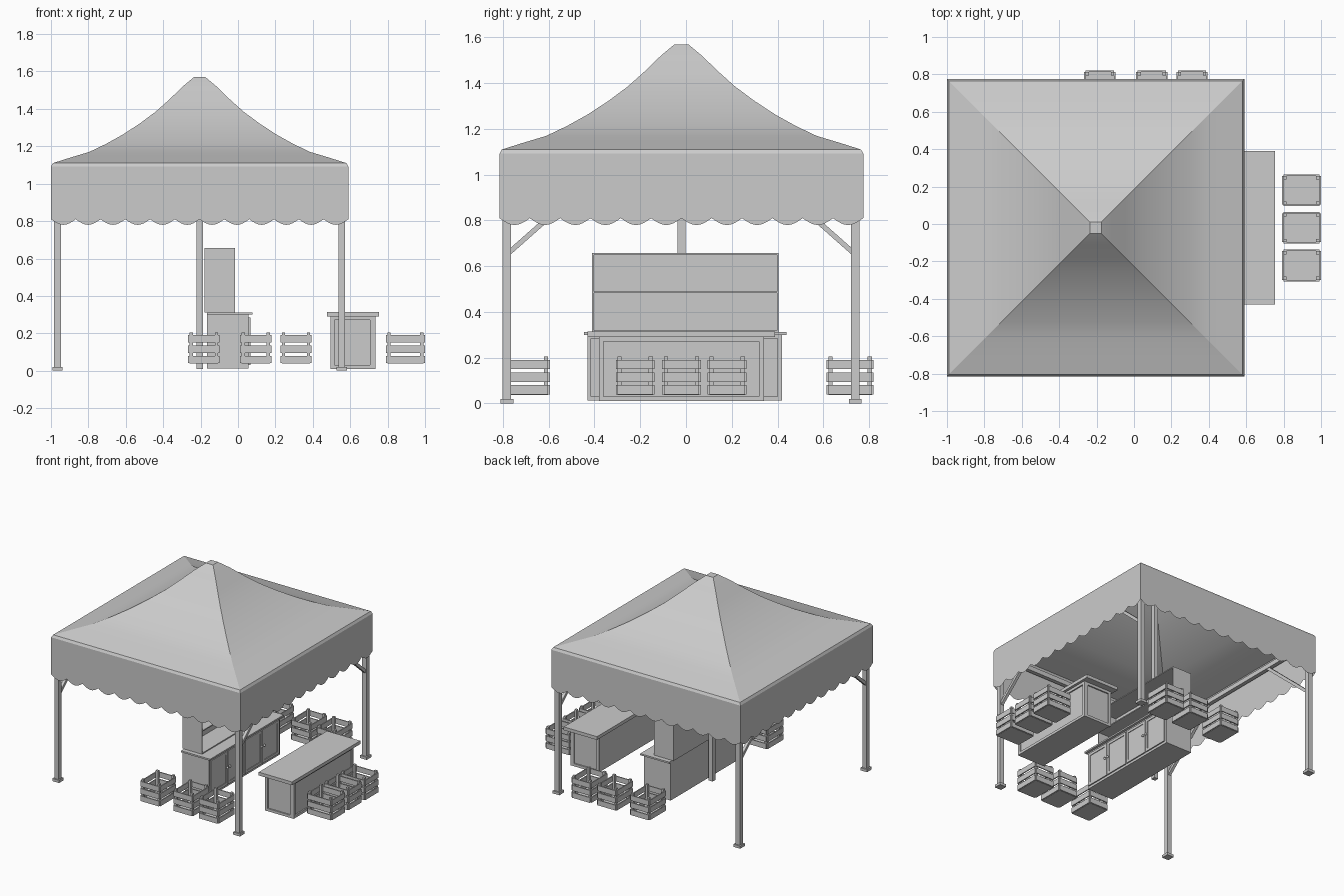
import bpy, bmesh, math
from mathutils import Vector, Matrix

if "Cube" in bpy.data.objects:
    bpy.data.objects.remove(bpy.data.objects["Cube"])

CX, CY, H = -0.205, -0.02, 0.795      # canopy centre and half width


def finish(name, bm, smooth=None):
    bmesh.ops.recalc_face_normals(bm, faces=bm.faces)
    me = bpy.data.meshes.new(name)
    bm.to_mesh(me)
    bm.free()
    ob = bpy.data.objects.new(name, me)
    bpy.context.collection.objects.link(ob)
    if smooth:
        bpy.context.view_layer.objects.active = ob
        ob.select_set(True)
        bpy.ops.object.shade_smooth_by_angle(angle=math.radians(smooth))
        ob.select_set(False)
    return ob


def add_box(bm, x0, x1, y0, y1, z0, z1):
    m = Matrix.Translation(((x0 + x1) / 2, (y0 + y1) / 2, (z0 + z1) / 2)) @ \
        Matrix.Diagonal((x1 - x0, y1 - y0, z1 - z0, 1))
    bmesh.ops.create_cube(bm, size=1, matrix=m)


def boxes(name, dims):
    bm = bmesh.new()
    for d in dims:
        add_box(bm, *d)
    return finish(name, bm)


def beam(name, a, b, w):
    a, b = Vector(a), Vector(b)
    d = b - a
    bm = bmesh.new()
    m = Matrix.Translation((a + b) / 2) @ d.to_track_quat('Z', 'X').to_matrix().to_4x4() @ \
        Matrix.Diagonal((w, w, d.length, 1))
    bmesh.ops.create_cube(bm, size=1, matrix=m)
    return finish(name, bm)


# canopy roof: square rings following a sagging profile
profile = [(H, 1.092), (0.785, 1.11), (0.69, 1.14), (0.59, 1.17), (0.50, 1.213), (0.41, 1.263),
           (0.32, 1.322), (0.235, 1.385), (0.16, 1.452), (0.09, 1.52), (0.03, 1.57)]
bm = bmesh.new()
rings = [[bm.verts.new((CX + sx * r, CY + sy * r, z))
          for sx, sy in ((-1, -1), (1, -1), (1, 1), (-1, 1))] for r, z in profile]
for lo, hi in zip(rings, rings[1:]):
    for i in range(4):
        j = (i + 1) % 4
        bm.faces.new((lo[i], lo[j], hi[j], hi[i]))
bm.faces.new(rings[-1])
finish("canopy_roof", bm, 15)

# scalloped valance
bm = bmesh.new()
SCALLOPS, SEG = 12, 8
n = SCALLOPS * SEG
for k in range(4):
    rot = Matrix.Rotation(k * math.pi / 2, 3, 'Z')
    prev = None
    for i in range(n + 1):
        t = -H + 2 * H * i / n
        zb = 0.81 - 0.03 * abs(math.sin(math.pi * i / SEG))
        col = [bm.verts.new(rot @ Vector((t, -H, z)) + Vector((CX, CY, 0))) for z in (zb, 1.092)]
        if prev:
            bm.faces.new((prev[0], col[0], col[1], prev[1]))
        prev = col
bmesh.ops.remove_doubles(bm, verts=bm.verts, dist=1e-5)
finish("valance", bm)

# legs with base plates, and braces running along y
LX, LY = (-0.965, 0.555), (-0.783, 0.74)
for x in LX:
    for y in LY:
        s = 1 if y < 0 else -1
        boxes("leg", [(x - .018, x + .018, y - .018, y + .018, 0.015, 1.09),
                      (x - .028, x + .028, y - .028, y + .028, 0, 0.02)])
        beam("leg_brace", (x, y + s * 0.01, 0.66), (x, y + s * 0.44, 1.04), 0.022)
    boxes("side_rail", [(x - .015, x + .015, LY[0], LY[1], 1.03, 1.065)])
for y in LY:
    boxes("cross_rail", [(LX[0], LX[1], y - .015, y + .015, 1.03, 1.065)])
boxes("centre_post", [(CX - .017, CX + .017, CY - .017, CY + .017, 0.01, 1.55)])


# rectangular raised frame on a face; axis is the face normal direction
def frame(axis, p0, p1, a0, a1, z0, z1, w):
    parts = [(a0, a0 + w, z0, z1), (a1 - w, a1, z0, z1),
             (a0 + w, a1 - w, z0, z0 + w), (a0 + w, a1 - w, z1 - w, z1)]
    if axis == 'x':
        return [(p0, p1, a, b, c, d) for a, b, c, d in parts]
    return [(a, b, p0, p1, c, d) for a, b, c, d in parts]


# serving counter with framed panels
X0, X1, Y0, Y1 = 0.495, 0.735, -0.38, 0.34
boxes("counter_body", [(X0 + .01, X1 - .01, Y0 + .01, Y1 - .01, 0.01, 0.29)])
boxes("counter_frame",
      frame('x', X1 - .01, X1, Y0, Y1, 0.01, 0.29, 0.02) +
      frame('y', Y0, Y0 + .01, X0, X1 - .01, 0.01, 0.29, 0.02) +
      frame('y', Y1 - .01, Y1, X0, X1 - .01, 0.01, 0.29, 0.02))
boxes("counter_top", [(0.475, 0.755, -0.43, 0.39, 0.29, 0.315)])

# cabinet with four doors and knobs
boxes("cabinet_body", [(-0.165, 0.057, -0.43, 0.42, 0.012, 0.30)])
boxes("cabinet_top", [(-0.167, 0.077, -0.445, 0.44, 0.30, 0.312)])
for i in range(4):
    y0 = -0.418 + i * 0.2065
    y1 = y0 + 0.2
    boxes("cabinet_door", [(0.057, 0.061, y0, y1, 0.03, 0.285)] +
          frame('x', 0.061, 0.066, y0, y1, 0.03, 0.285, 0.02))
    ky = y1 - 0.012 if i % 2 == 0 else y0 + 0.012
    bm = bmesh.new()
    bmesh.ops.create_uvsphere(bm, u_segments=10, v_segments=6, radius=0.009,
                              matrix=Matrix.Translation((0.073, ky, 0.165)))
    finish("door_knob", bm, 60)

# open shelf unit standing on the cabinet
T = 0.008
boxes("shelf_unit",
      [(-0.18, -0.18 + T, -0.41, 0.405, 0.312, 0.657),
       (-0.18, -0.015, -0.41, -0.41 + T, 0.312, 0.657),
       (-0.18, -0.015, 0.405 - T, 0.405, 0.312, 0.657)] +
      [(-0.18, -0.015, -0.41, 0.405, z, z + T) for z in (0.312, 0.482, 0.649)])


# slatted crates: floor, corner posts and three slats per side
def crate(cx, cy, lx, ly):
    a, b, t = lx / 2, ly / 2, 0.008
    d = [(cx - a + t, cx + a - t, cy - b + t, cy + b - t, 0.038, 0.048)]
    for sx in (-1, 1):
        for sy in (-1, 1):
            px, py = cx + sx * (a - t - .009), cy + sy * (b - t - .009)
            d.append((px - .009, px + .009, py - .009, py + .009, 0.038, 0.205))
    for z in (0.04, 0.095, 0.15):
        for s in (-1, 1):
            py, px = cy + s * (b - t / 2), cx + s * (a - t / 2)
            d.append((cx - a + t, cx + a - t, py - t / 2, py + t / 2, z, z + 0.04))
            d.append((px - t / 2, px + t / 2, cy - b + t, cy + b - t, z, z + 0.04))
    boxes("crate", d)


for y in (-0.222, -0.02, 0.18):
    crate(0.895, y, 0.21, 0.17)
for x in (-0.182, 0.095, 0.31):
    crate(x, -0.697, 0.168, 0.205)
    crate(x, 0.717, 0.168, 0.206)
